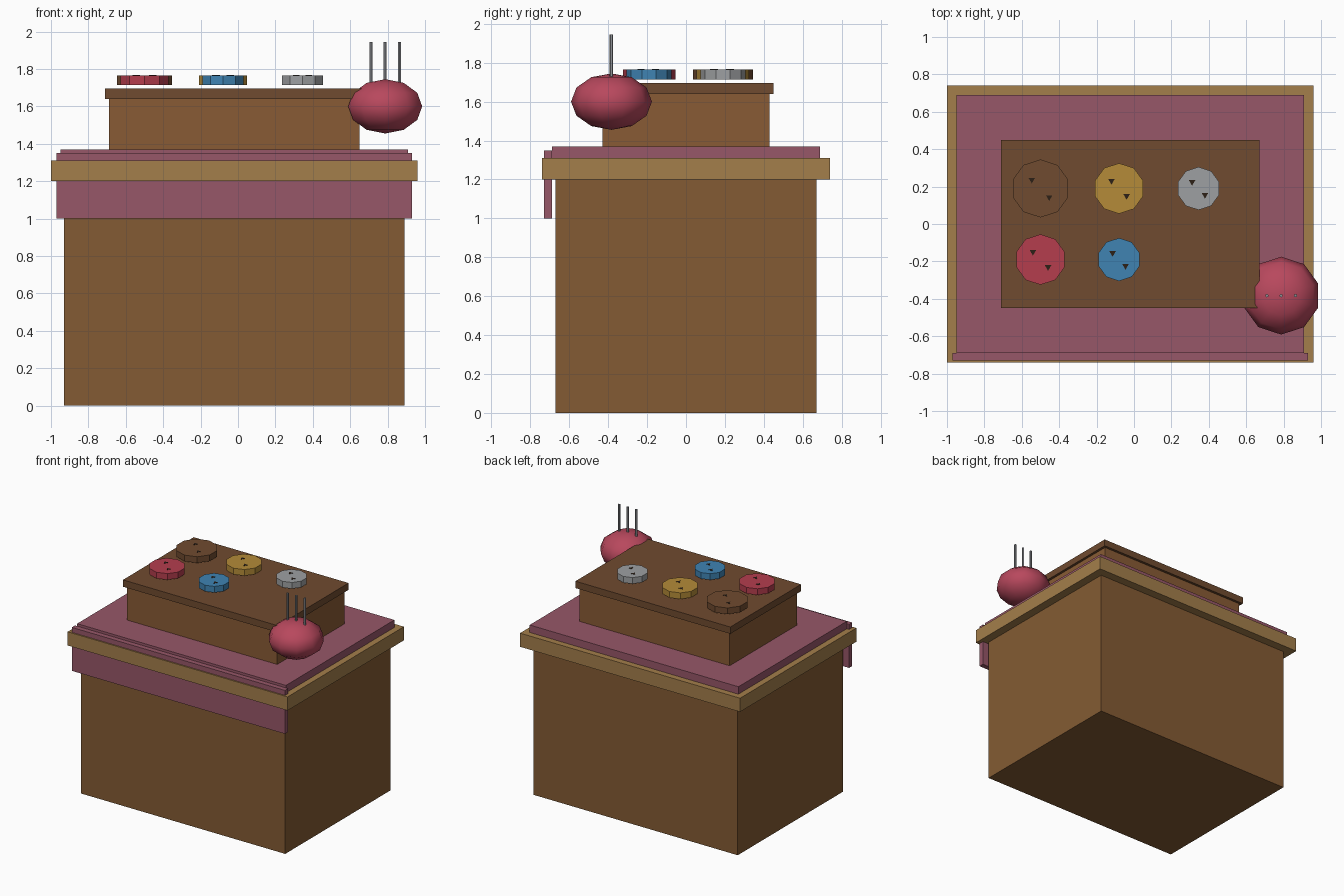
import bpy
import math

if "Cube" in bpy.data.objects:
    bpy.data.objects.remove(bpy.data.objects["Cube"])

_mats = {}


def paint(obj, name, color):
    if name not in _mats:
        m = bpy.data.materials.new(name)
        m.diffuse_color = (*color, 1)
        m.use_nodes = True
        m.node_tree.nodes["Principled BSDF"].inputs["Base Color"].default_value = m.diffuse_color
        _mats[name] = m
    obj.data.materials.append(_mats[name])


def box(name, x, y, z, mat):
    bpy.ops.mesh.primitive_cube_add(size=1)
    o = bpy.context.object
    o.name = name
    o.location = [(a + b) / 2 for a, b in (x, y, z)]
    o.scale = [b - a for a, b in (x, y, z)]
    bpy.ops.object.transform_apply(location=False, rotation=False, scale=True)
    paint(o, *mat)
    return o


def prism(name, sides, r, x, y, z0, z1, mat, turn=0.0):
    bpy.ops.mesh.primitive_cylinder_add(
        vertices=sides, radius=r, depth=z1 - z0,
        location=(x, y, (z0 + z1) / 2), rotation=(0, 0, turn))
    o = bpy.context.object
    o.name = name
    paint(o, *mat)
    return o


WOOD = ("wood", (0.23, 0.105, 0.033))
TRIM = ("light_wood", (0.37, 0.21, 0.07))
CLOTH = ("cloth", (0.31, 0.095, 0.14))
CASE = ("case_wood", (0.25, 0.105, 0.035))
LID = ("dark_wood", (0.16, 0.07, 0.029))
RED = ("red", (0.46, 0.047, 0.076))
BLUE = ("blue", (0.05, 0.23, 0.45))
YELLOW = ("yellow", (0.46, 0.26, 0.04))
SILVER = ("silver", (0.34, 0.35, 0.36))
HOLE = ("hole", (0.025, 0.014, 0.008))
CUSHION = ("cushion_red", (0.48, 0.065, 0.11))
STEEL = ("steel", (0.27, 0.28, 0.3))

# Counter with overhanging top
box("counter_base", (-0.93, 0.89), (-0.67, 0.67), (0, 1.2), WOOD)
box("counter_top", (-1.0, 0.96), (-0.74, 0.74), (1.2, 1.31), TRIM)

# Cloth and the strip hanging over the front
box("cloth_top", (-0.95, 0.91), (-0.69, 0.69), (1.31, 1.37), CLOTH)
box("cloth_front_drape", (-0.97, 0.93), (-0.73, -0.69), (1.0, 1.35), CLOTH)

# Display case
box("display_case", (-0.69, 0.65), (-0.43, 0.43), (1.37, 1.64), CASE)
box("display_lid", (-0.71, 0.67), (-0.45, 0.45), (1.64, 1.695), LID)

# Buttons, each with two small triangular holes
buttons = [
    ("brown", -0.50, 0.19, 0.155, LID),
    ("yellow", -0.08, 0.19, 0.135, YELLOW),
    ("silver", 0.345, 0.19, 0.115, SILVER),
    ("red", -0.50, -0.19, 0.135, RED),
    ("blue", -0.08, -0.19, 0.115, BLUE),
]
for label, x, y, r, mat in buttons:
    prism(f"button_{label}", 10, r, x, y, 1.715, 1.765, mat)
    for i, s in enumerate((-1, 1)):
        prism(f"button_{label}_hole_{i + 1}", 3, 0.02,
              x + s * 0.3 * r, y - s * 0.3 * r, 1.752, 1.767, HOLE, math.pi)

# Pincushion
CX, CY = 0.787, -0.383
bpy.ops.mesh.primitive_uv_sphere_add(segments=10, ring_count=6, radius=1,
                                     location=(CX, CY, 1.6))
cushion = bpy.context.object
cushion.name = "pincushion"
cushion.scale = (0.208, 0.208, 0.145)
bpy.ops.object.transform_apply(location=False, rotation=False, scale=True)
# turn a vertex toward +y / -y if the primitive starts on x
if max(v.co.x for v in cushion.data.vertices) > 0.205:
    cushion.rotation_euler.z = math.pi / 2
bpy.ops.object.shade_smooth()
paint(cushion, *CUSHION)

# Pins
for i in (-1, 0, 1):
    prism(f"pin_{i + 2}", 6, 0.009, CX + i * 0.077, CY, 1.70, 1.945, STEEL)
